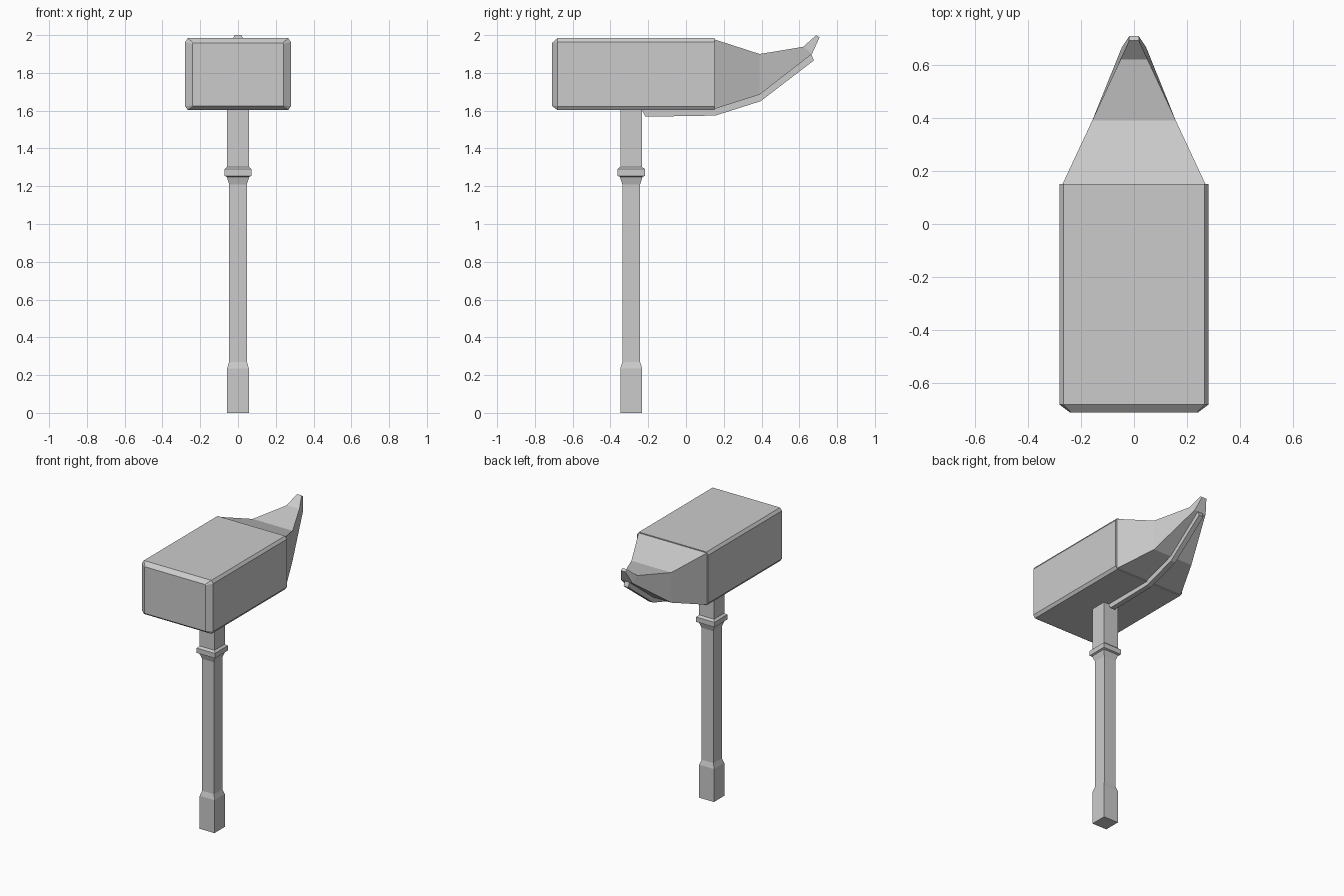
import bpy, bmesh

if "Cube" in bpy.data.objects:
    bpy.data.objects.remove(bpy.data.objects["Cube"])


def loft(name, rings):
    """Skin a list of equal-length point rings and cap both ends."""
    bm = bmesh.new()
    loops = [[bm.verts.new(p) for p in ring] for ring in rings]
    n = len(loops[0])
    for a, b in zip(loops, loops[1:]):
        for i in range(n):
            j = (i + 1) % n
            bm.faces.new((a[i], a[j], b[j], b[i]))
    bm.faces.new(loops[0][::-1])
    bm.faces.new(loops[-1])
    bmesh.ops.recalc_face_normals(bm, faces=bm.faces)
    mesh = bpy.data.meshes.new(name)
    bm.to_mesh(mesh)
    bm.free()
    obj = bpy.data.objects.new(name, mesh)
    bpy.context.collection.objects.link(obj)
    return obj


# Square handle with grip end and collar: (half width, z)
HANDLE_Y = -0.29
profile = [(.058, 0), (.058, .235), (.047, .27), (.047, 1.21), (.06, 1.25),
           (.072, 1.255), (.072, 1.29), (.058, 1.303), (.058, 1.62)]
loft("handle", [[(sx * r, HANDLE_Y + sy * r, z)
                 for sx, sy in ((-1, -1), (1, -1), (1, 1), (-1, 1))]
                for r, z in profile])


# Hammer block with chamfered long edges and a chamfered striking face
def octagon(y, hx, z0, z1, cx, cz):
    half = [(hx - cx, z0), (hx, z0 + cz), (hx, z1 - cz), (hx - cx, z1)]
    return [(x, y, z) for x, z in half + [(-x, z) for x, z in half[::-1]]]


loft("hammer_head", [octagon(-.71, .24, 1.625, 1.958, .004, .004),
                     octagon(-.68, .28, 1.603, 1.984, .014, .02),
                     octagon(.15, .28, 1.603, 1.984, .014, .02)])

# Tapering horn at the back: (top half width, y, z), (bottom half width, y, z)
sections = [((.27, .148, 1.978), (.27, .148, 1.608)),
            ((.157, .39, 1.90), (.157, .39, 1.685)),
            ((.05, .62, 1.938), (.045, .667, 1.90)),
            ((.018, .69, 2.0), (.018, .707, 1.988))]
loft("horn", [[(-t[0], *t[1:]), (t[0], *t[1:]), (b[0], *b[1:]), (-b[0], *b[1:])]
              for t, b in sections])

# Thin keel running under the head and horn: (y, top z, bottom y, bottom z)
keel = [(-.24, 1.615, -.215, 1.568), (.15, 1.625, .155, 1.574),
        (.38, 1.70, .395, 1.65), (.66, 1.905, .677, 1.866)]
W = .018
loft("keel", [[(-W, y0, z0), (W, y0, z0), (W, y1, z1), (-W, y1, z1)]
              for y0, z0, y1, z1 in keel])
